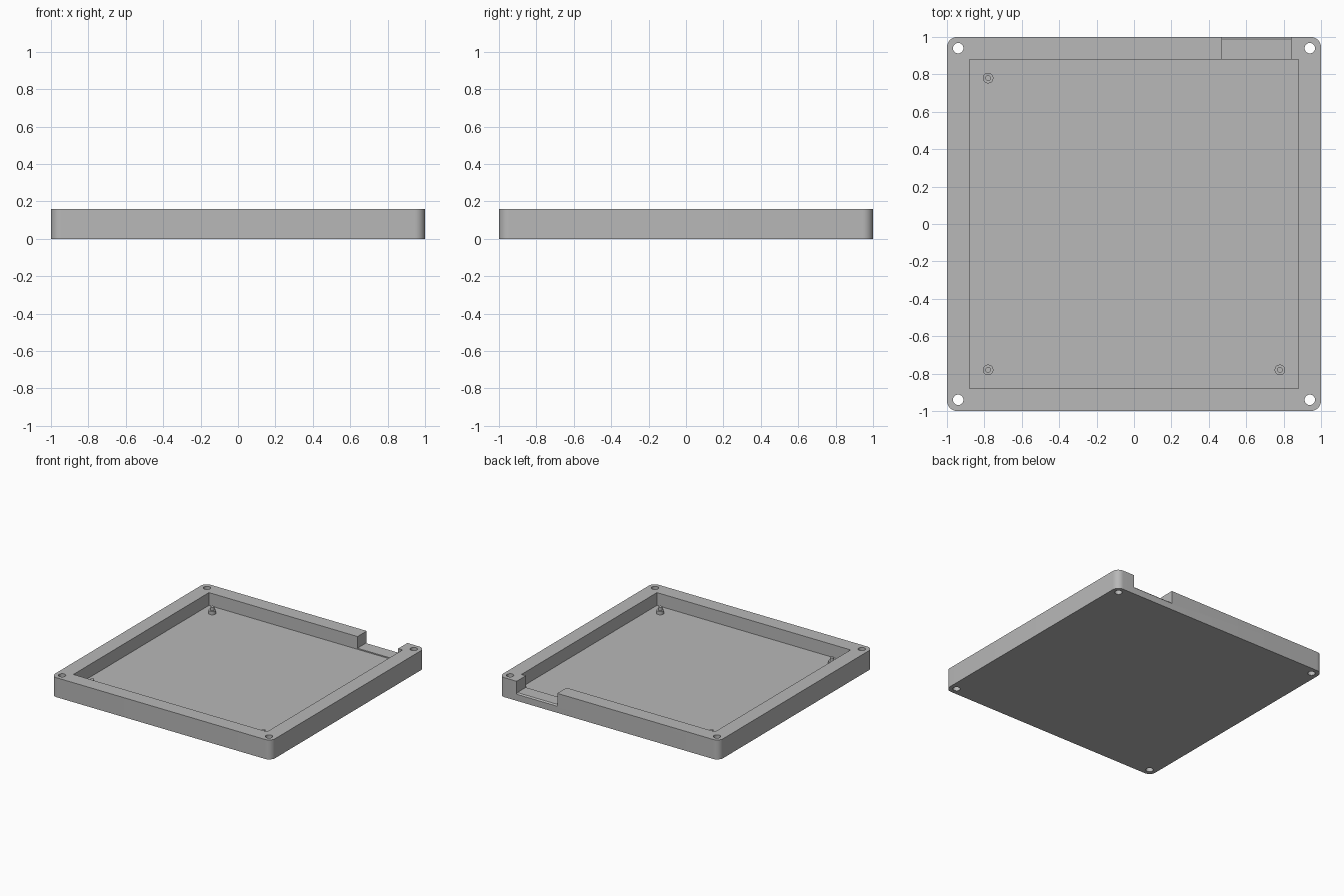
import bpy, bmesh
from math import radians
from mathutils import Matrix

cube = bpy.data.objects.get("Cube")
if cube:
    bpy.data.objects.remove(cube, do_unlink=True)

HEIGHT, FLOOR, SILL = 0.16, 0.055, 0.064
INNER, HOLE, PEG = 0.88, 0.94, 0.78

grey = bpy.data.materials.new("light grey")
grey.use_nodes = True
colour = (0.48, 0.48, 0.48, 1)
grey.diffuse_color = colour
grey.node_tree.nodes["Principled BSDF"].inputs["Base Color"].default_value = colour


def finish(name, bm):
    bmesh.ops.recalc_face_normals(bm, faces=bm.faces)
    mesh = bpy.data.meshes.new(name)
    bm.to_mesh(mesh)
    bm.free()
    mesh.materials.append(grey)
    obj = bpy.data.objects.new(name, mesh)
    bpy.context.collection.objects.link(obj)
    return obj


def box(name, half, z0, z1, radius=0):
    bm = bmesh.new()
    bmesh.ops.create_cube(bm, size=1)
    bmesh.ops.scale(bm, vec=(2 * half, 2 * half, z1 - z0), verts=bm.verts)
    bmesh.ops.translate(bm, vec=(0, 0, (z0 + z1) / 2), verts=bm.verts)
    if radius:
        uprights = [e for e in bm.edges
                    if abs(e.verts[0].co.z - e.verts[1].co.z) > 0.01]
        bmesh.ops.bevel(bm, geom=uprights, offset=radius, segments=10,
                        profile=0.5, affect='EDGES')
    return finish(name, bm)


def add_cylinder(bm, x, y, z0, z1, radius):
    bmesh.ops.create_cone(bm, cap_ends=True, segments=32, radius1=radius,
                          radius2=radius, depth=z1 - z0,
                          matrix=Matrix.Translation((x, y, (z0 + z1) / 2)))


def prism(name, profile, x0, x1):
    bm = bmesh.new()
    face = bm.faces.new([bm.verts.new((x0, y, z)) for y, z in profile])
    new = bmesh.ops.extrude_face_region(bm, geom=[face])["geom"]
    bmesh.ops.translate(bm, vec=(x1 - x0, 0, 0),
                        verts=[v for v in new if isinstance(v, bmesh.types.BMVert)])
    return finish(name, bm)


def shade(obj):
    bpy.ops.object.select_all(action='DESELECT')
    obj.select_set(True)
    bpy.context.view_layer.objects.active = obj
    bpy.ops.object.shade_smooth_by_angle(angle=radians(30))


# Tray block with rounded corners
tray = box("tray", 1, 0, HEIGHT, radius=0.055)

# Cutters: the recess, the rear cable notch and the four screw holes
recess = box("recess_cutter", INNER, FLOOR, 0.3)
notch = prism("notch_cutter", [(INNER - 0.02, SILL), (0.99, SILL), (1.02, SILL - 0.03),
                               (1.02, 0.3), (INNER - 0.02, 0.3)], 0.47, 0.84)
bm = bmesh.new()
for sx in (-1, 1):
    for sy in (-1, 1):
        add_cylinder(bm, sx * HOLE, sy * HOLE, -0.1, 0.3, 0.028)
holes = finish("hole_cutter", bm)

bpy.context.view_layer.objects.active = tray
for cutter in (recess, notch, holes):
    mod = tray.modifiers.new(cutter.name, 'BOOLEAN')
    mod.operation = 'DIFFERENCE'
    mod.solver = 'EXACT'
    mod.object = cutter
    bpy.ops.object.modifier_apply(modifier=mod.name)
    bpy.data.objects.remove(cutter, do_unlink=True)
shade(tray)

# Stepped locating pegs in three corners of the floor
for name, sx, sy in (("rear_right_peg", -1, 1), ("front_right_peg", -1, -1),
                     ("front_left_peg", 1, -1)):
    bm = bmesh.new()
    add_cylinder(bm, sx * PEG, sy * PEG, FLOOR - 0.005, FLOOR + 0.028, 0.028)
    add_cylinder(bm, sx * PEG, sy * PEG, FLOOR + 0.02, FLOOR + 0.055, 0.015)
    shade(finish(name, bm))
